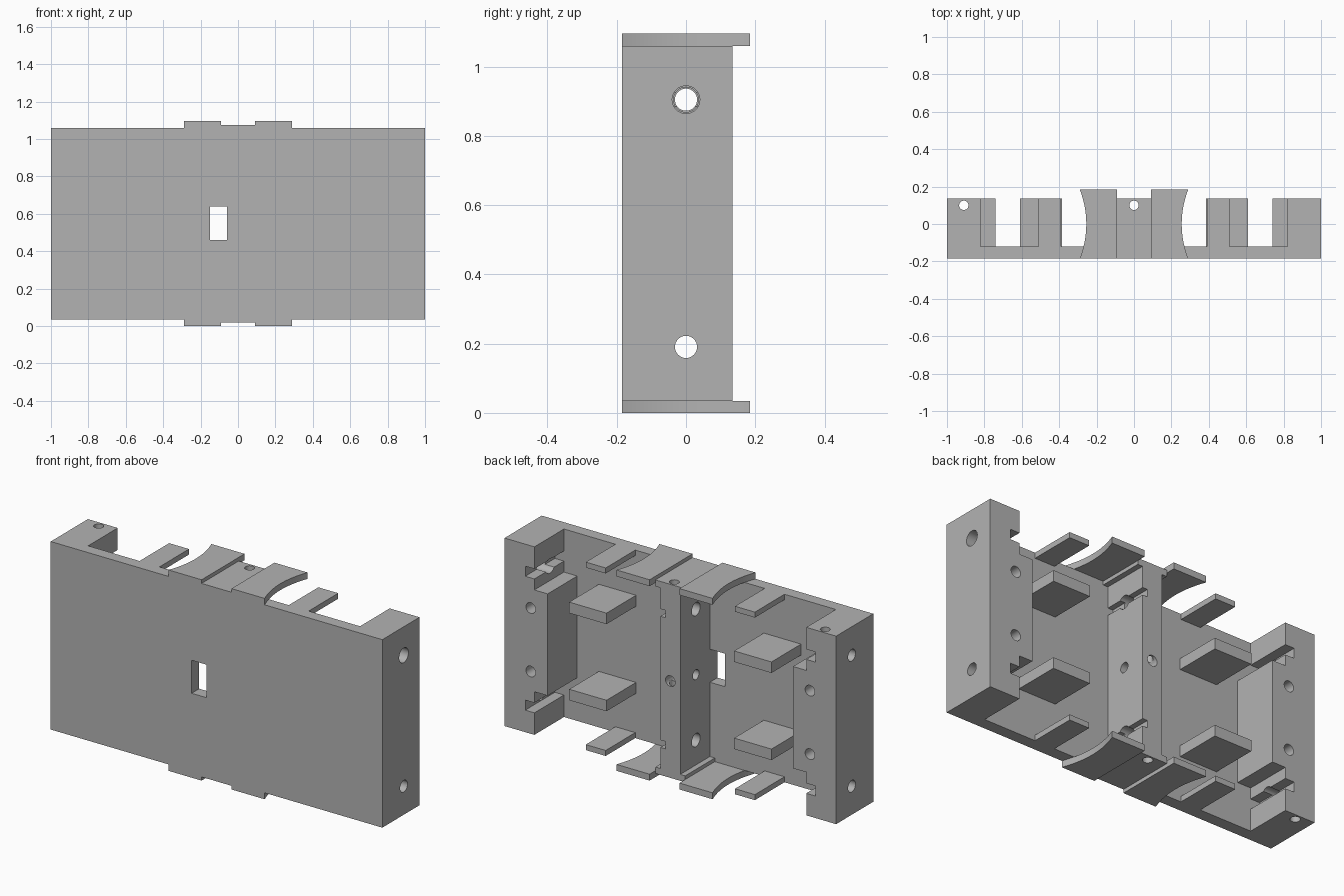
import bpy, bmesh, math
from mathutils import Vector, Matrix

cube = bpy.data.objects.get("Cube")
if cube:
    bpy.data.objects.remove(cube, do_unlink=True)

grey = bpy.data.materials.new("plain grey")
grey.use_nodes = True
colour = (0.45, 0.45, 0.45, 1)
grey.diffuse_color = colour
grey.node_tree.nodes["Principled BSDF"].inputs["Base Color"].default_value = colour

FRONT, INNER, BACK = -0.185, -0.12, 0.135   # depth of plate and frame
LOW, HIGH = 0.035, 1.06                     # body bottom and top
MID = (LOW + HIGH) / 2
PIN = 0.357                                 # pin hole offset from mid height


def make_object(name, bm):
    bmesh.ops.recalc_face_normals(bm, faces=bm.faces)
    mesh = bpy.data.meshes.new(name)
    bm.to_mesh(mesh)
    bm.free()
    obj = bpy.data.objects.new(name, mesh)
    bpy.context.collection.objects.link(obj)
    mesh.materials.append(grey)
    return obj


def prism(name, outline, axis, lo, hi):
    """Extrude an xz outline along y, or an xy outline along z."""
    place = (lambda a, b, t: (a, t, b)) if axis == "y" else (lambda a, b, t: (a, b, t))
    bm = bmesh.new()
    face = bm.faces.new([bm.verts.new(place(a, b, lo)) for a, b in outline])
    ext = bmesh.ops.extrude_face_region(bm, geom=[face])
    moved = [g for g in ext["geom"] if isinstance(g, bmesh.types.BMVert)]
    bmesh.ops.translate(bm, verts=moved, vec=Vector(place(0, 0, hi - lo)))
    return make_object(name, bm)


def box(name, x0, x1, y0, y1, z0, z1):
    return prism(name, [(x0, z0), (x1, z0), (x1, z1), (x0, z1)], "y", y0, y1)


def rod(axis, centre, radius, length):
    turn = {"x": Matrix.Rotation(math.pi / 2, 4, "Y"),
            "y": Matrix.Rotation(math.pi / 2, 4, "X"),
            "z": Matrix()}[axis]
    bm = bmesh.new()
    bmesh.ops.create_cone(bm, cap_ends=True, segments=32, radius1=radius,
                          radius2=radius, depth=length,
                          matrix=Matrix.Translation(centre) @ turn)
    return make_object("hole_cutter", bm)


def select(obj):
    bpy.ops.object.select_all(action="DESELECT")
    obj.select_set(True)
    bpy.context.view_layer.objects.active = obj


def cut(obj, cutter):
    cutter.hide_render = True
    mod = obj.modifiers.new("cut", "BOOLEAN")
    mod.operation, mod.solver, mod.object = "DIFFERENCE", "EXACT", cutter
    select(obj)
    bpy.ops.object.modifier_apply(modifier=mod.name)
    bpy.data.objects.remove(cutter, do_unlink=True)


def smooth(obj):
    select(obj)
    bpy.ops.object.shade_smooth_by_angle(angle=math.radians(30))


def mirror_heights(half):
    """Complete an outline whose upper half is given from the middle up."""
    return half + [(x, 2 * MID - z) for x, z in reversed(half)]


# Front plate with shallow centre bumps and a window
upper = [(1, HIGH), (0.09, HIGH), (0.09, 1.075),
         (-0.09, 1.075), (-0.09, HIGH), (-1, HIGH)]
plate = prism("front_plate", mirror_heights(upper), "y", FRONT, INNER)
cut(plate, box("window_cutter", -0.15, -0.06, -0.3, 0, 0.46, 0.64))

# End blocks with a stepped inner face and slots
for side, label in ((1, "left"), (-1, "right")):
    half = [(0.74, 0.825), (0.82, 0.825), (0.82, 0.885), (0.875, 0.885),
            (0.875, 0.94), (0.82, 0.94), (0.82, HIGH), (1, HIGH)]
    outline = [(side * x, z) for x, z in mirror_heights(half)]
    block = prism(label + "_end_block", outline, "y", INNER, BACK)
    for up in (1, -1):
        radius = 0.04 if side == up == 1 else 0.032
        cut(block, rod("x", (side * 0.85, 0, MID + up * PIN), radius, 0.5))
        cut(block, rod("y", (side * 0.842, BACK, MID + up * 0.173), 0.029, 0.3))
    if side < 0:
        cut(block, rod("z", (-0.91, 0.1, MID), 0.025, 1.5))
    smooth(block)

# Centre rib with wider caps and slots on its left face
left_edge = [(0.06, 0.885), (0.03, 0.885), (0.03, 0.925), (0.06, 0.925),
             (0.06, 1.04), (0.09, 1.04), (0.09, 1.075),
             (-0.09, 1.075), (-0.09, 1.04), (-0.06, 1.04)]
rib = prism("centre_rib", mirror_heights(left_edge), "y", INNER, BACK)
for z, radius in ((MID - PIN, 0.036), (MID, 0.027), (MID + PIN, 0.036)):
    cut(rib, rod("x", (0, 0, z), radius, 0.4))
cut(rib, rod("y", (0, BACK, MID), 0.029, 0.26))
cut(rib, rod("z", (0, 0.1, MID), 0.025, 1.5))
smooth(rib)

# Curved arms, thin tabs and support pads, on both sides and both ends
steps = [i / 16 * 2 - 1 for i in range(17)]
for side, label in ((1, "left"), (-1, "right")):
    arc = [(side * (0.255 + 0.035 * t * t), 0.185 * t) for t in steps]
    arm_outline = [(side * 0.09, -0.185)] + arc + [(side * 0.09, 0.185)]
    for up, level in ((1, "upper"), (-1, "lower")):
        def span(a, b):
            return sorted((MID + up * (a - MID), MID + up * (b - MID)))
        name = level + "_" + label
        smooth(prism(name + "_curved_arm", arm_outline, "z", *span(HIGH, 1.095)))
        x0, x1 = sorted((side * 0.39, side * 0.51))
        box(name + "_tab", x0, x1, INNER, BACK, *span(1.03, HIGH))
        x0, x1 = sorted((side * 0.385, side * 0.61))
        box(name + "_pad", x0, x1, INNER, BACK, *span(0.755, 0.815))
